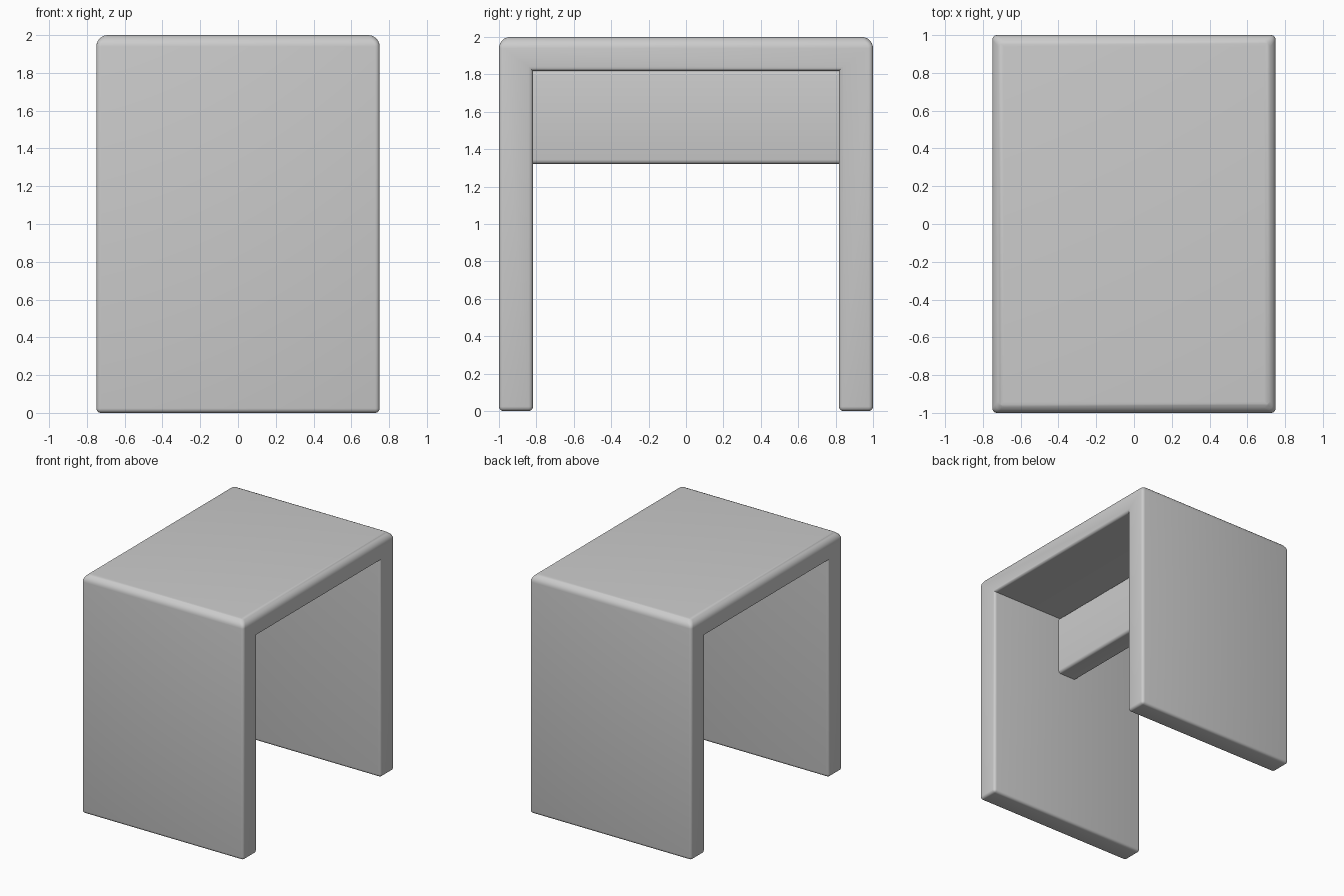
import bpy, bmesh, math

if "Cube" in bpy.data.objects:
    bpy.data.objects.remove(bpy.data.objects["Cube"])

T = 0.182      # panel thickness
HX = 0.75      # half width
R_EDGE = 0.024


def finish(bm, name):
    bmesh.ops.recalc_face_normals(bm, faces=bm.faces[:])
    mesh = bpy.data.meshes.new(name)
    bm.to_mesh(mesh)
    bm.free()
    ob = bpy.data.objects.new(name, mesh)
    bpy.context.collection.objects.link(ob)
    bpy.ops.object.select_all(action='DESELECT')
    ob.select_set(True)
    bpy.context.view_layer.objects.active = ob
    bpy.ops.object.shade_smooth_by_angle(angle=math.radians(40))


def bevel(bm, edges, width, segments):
    bmesh.ops.bevel(bm, geom=edges, offset=width, offset_type='OFFSET',
                    segments=segments, profile=0.5, affect='EDGES',
                    clamp_overlap=True)


def extruded(profile, axis, half):
    """Extrude a closed profile symmetrically along x or y."""
    bm = bmesh.new()
    verts = [bm.verts.new((-half, a, b) if axis == 'x' else (a, -half, b))
             for a, b in profile]
    face = bm.faces.new(verts)
    new = bmesh.ops.extrude_face_region(bm, geom=[face])['geom']
    offset = (2 * half, 0, 0) if axis == 'x' else (0, 2 * half, 0)
    bmesh.ops.translate(bm, vec=offset,
                        verts=[g for g in new if isinstance(g, bmesh.types.BMVert)])
    bmesh.ops.recalc_face_normals(bm, faces=bm.faces[:])
    return bm


# Inverted U body: top and two side panels
i, zt = 1 - T, 2 - T
bm = extruded([(-1, 0), (-1, 2), (1, 2), (1, 0), (i, 0), (i, zt), (-i, zt), (-i, 0)],
              'x', HX)
# Larger rounding on the two outer top edges
bevel(bm, [e for e in bm.edges if all(v.co.z > 1.99 and abs(v.co.y) > 0.99 for v in e.verts)],
      0.06, 6)
bmesh.ops.recalc_face_normals(bm, faces=bm.faces[:])
# Small rounding on every other outward edge
bevel(bm, [e for e in bm.edges if e.calc_face_angle_signed(0) > math.radians(40)],
      R_EDGE, 4)
finish(bm, "table_body")

# Central stretcher under the top
h = 0.09
bm = extruded([(-h, 1.32), (h, 1.32), (h, zt), (-h, zt)], 'y', i)
bevel(bm, [e for e in bm.edges if abs(e.verts[0].co.y - e.verts[1].co.y) > 1], R_EDGE, 4)
finish(bm, "stretcher")
